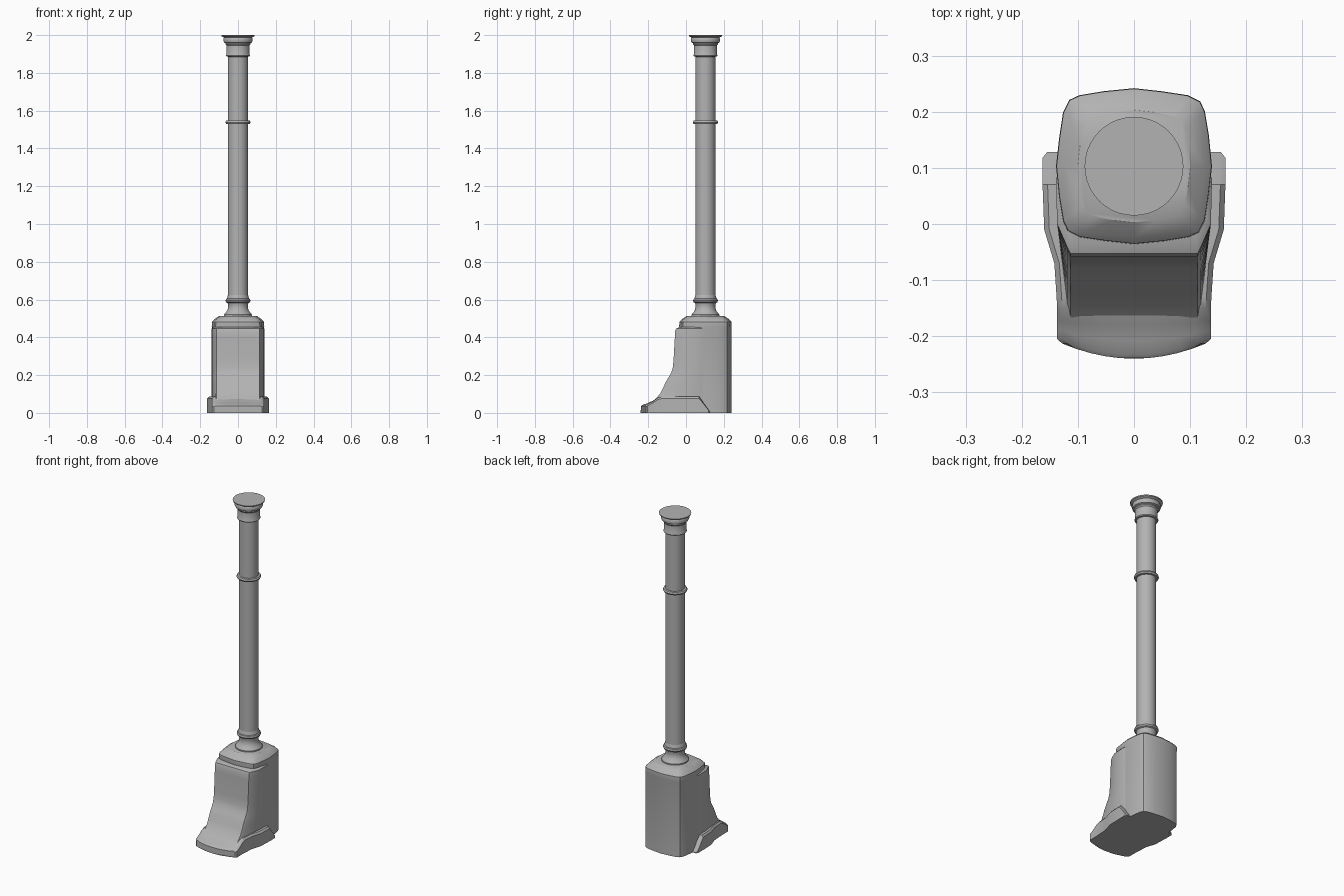
import bpy, bmesh, math

cube = bpy.data.objects.get("Cube")
if cube:
    bpy.data.objects.remove(cube, do_unlink=True)

grey = bpy.data.materials.new("plain grey")
grey.use_nodes = True
grey.diffuse_color = (0.45, 0.45, 0.45, 1)
grey.node_tree.nodes["Principled BSDF"].inputs["Base Color"].default_value = grey.diffuse_color

CY = 0.103  # depth of the column axis


def loft(name, rings, angle=35):
    """Skin a stack of equal-length closed rings and cap both ends."""
    bm = bmesh.new()
    rows = [[bm.verts.new(p) for p in ring] for ring in rings]
    n = len(rows[0])
    for a, b in zip(rows, rows[1:]):
        for i in range(n):
            j = (i + 1) % n
            bm.faces.new((a[i], a[j], b[j], b[i]))
    bm.faces.new(rows[0][::-1])
    bm.faces.new(rows[-1])
    bmesh.ops.recalc_face_normals(bm, faces=bm.faces)
    mesh = bpy.data.meshes.new(name)
    bm.to_mesh(mesh)
    bm.free()
    mesh.materials.append(grey)
    obj = bpy.data.objects.new(name, mesh)
    bpy.context.collection.objects.link(obj)
    bpy.ops.object.select_all(action='DESELECT')
    obj.select_set(True)
    bpy.context.view_layer.objects.active = obj
    bpy.ops.object.shade_smooth_by_angle(angle=math.radians(angle))
    return obj


def lathe(name, profile, sides=40):
    rings = []
    for r, z in profile:
        rings.append([(r * math.cos(t), CY + r * math.sin(t), z)
                      for t in (math.tau * i / sides for i in range(sides))])
    return loft(name, rings)


def rounded_square(size, z):
    """Square outline with bowed sides and soft corners."""
    quarter = [(1, 0), (0.96, 0.4), (0.91, 0.7), (0.85, 0.83), (0.69, 0.91), (0.36, 0.96)]
    ring = []
    for k in range(4):
        c, s = ((1, 0), (0, 1), (-1, 0), (0, -1))[k]
        ring += [(size * (x * c - y * s), CY + size * (x * s + y * c), z) for x, y in quarter]
    return ring


def mirrored(half):
    """Close an open half outline across x = 0."""
    return half + [(-x, y, z) for x, y, z in reversed(half)]


# Pedestal with its bevelled cap
loft("pedestal", [rounded_square(s, z) for s, z in
                  ((0.137, 0), (0.137, 0.45), (0.139, 0.458), (0.138, 0.482),
                   (0.127, 0.494), (0.100, 0.513))])

# Front skirt: swept face with slanted cheeks
skirt_profile = [(-0.172, 0.062), (-0.153, 0.083), (-0.135, 0.105), (-0.122, 0.13),
                 (-0.109, 0.16), (-0.095, 0.185), (-0.079, 0.21), (-0.070, 0.24),
                 (-0.066, 0.28), (-0.059, 0.40), (-0.058, 0.432), (-0.053, 0.446),
                 (-0.035, 0.455)]
rings = []
for y, z in [(-0.172, 0.0)] + skirt_profile:
    inset = 0.008 if z > 0.45 else 0
    rings.append(mirrored([(0.113 - inset, y, z), (0.119 - inset, y + 0.012, z),
                           (0.137 - inset, max(0.0, y + 0.05), z),
                           (0.139 - inset, 0.08, z), (0.125 - inset, 0.12, z)]))
loft("front_skirt", rings)

# Foot plate: toe at the front, flanges along both sides
# (depth, half width, top height, bow of the front edge)
stations = [(-0.213, 0.128, 0.036, 0.027), (-0.205, 0.137, 0.042, 0.028),
            (-0.19, 0.137, 0.050, 0.018), (-0.172, 0.137, 0.062, 0.008),
            (-0.15, 0.137, 0.080, 0), (-0.13, 0.138, 0.086, 0), (-0.07, 0.142, 0.086, 0),
            (-0.01, 0.160, 0.086, 0), (0.07, 0.163, 0.086, 0), (0.118, 0.163, 0.018, 0),
            (0.128, 0.155, 0.004, 0)]
rings = []
for y, w, top, bow in stations:
    ring = [(w, y, 0), (w, y, top * 0.88), (w - 0.009, y, top)]
    for f in (0.8, 0.6, 0.4, 0.2):
        ring.append((w * f, y - bow * (1 - f * f), top))
    ring = mirrored(ring)
    for f in (-0.8, -0.4, 0, 0.4, 0.8):
        ring.append((w * f, y - bow * (1 - f * f), 0))
    rings.append(ring)
loft("foot_plate", rings)

# Column base, shaft, band and capital
lathe("column_base", [(0.074, 0.505), (0.074, 0.52), (0.068, 0.528), (0.058, 0.54),
                      (0.053, 0.555), (0.052, 0.57), (0.055, 0.582), (0.063, 0.586),
                      (0.066, 0.594), (0.063, 0.603), (0.058, 0.606), (0.056, 0.615),
                      (0.053, 0.625)])
lathe("shaft", [(0.053, 0.6), (0.053, 1.9)])
lathe("shaft_band", [(0.052, 1.528), (0.063, 1.53), (0.067, 1.538), (0.063, 1.547),
                     (0.052, 1.549)])
lathe("capital", [(0.052, 1.885), (0.061, 1.887), (0.064, 1.892), (0.061, 1.898),
                  (0.061, 1.945), (0.066, 1.952), (0.066, 1.957), (0.074, 1.961),
                  (0.078, 1.972), (0.076, 1.982), (0.074, 1.987), (0.087, 1.994),
                  (0.088, 2.0)])
